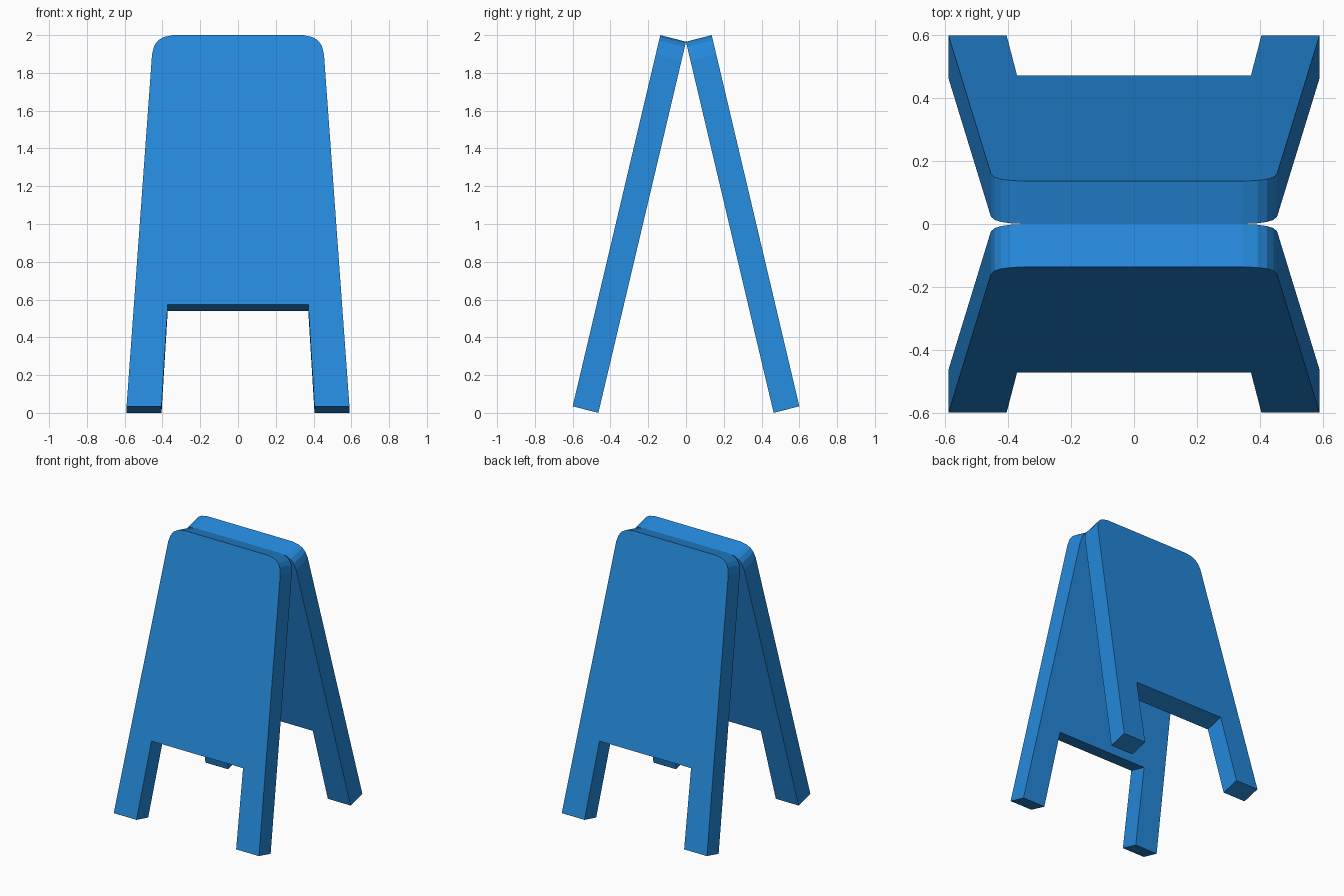
import bpy
import bmesh
from mathutils import Vector

cube = bpy.data.objects.get("Cube")
if cube:
    bpy.data.objects.remove(cube, do_unlink=True)

# Blue plastic
blue = bpy.data.materials.new("blue_plastic")
blue.use_nodes = True
colour = (0.018, 0.25, 0.71, 1)
blue.diffuse_color = colour
blue.node_tree.nodes["Principled BSDF"].inputs["Base Color"].default_value = colour

# Right half of the board outline (x, z): notch, leg, tapered side, rounded corner
half = [(0.372, 0.574), (0.405, 0.035), (0.59, 0.035), (0.455, 1.90),
        (0.443, 1.945), (0.423, 1.972), (0.393, 1.99), (0.345, 2.0)]
outline = half + [(-x, z) for x, z in reversed(half)]

FOOT, TOP = Vector((0, -0.6, 0.035)), Vector((0, -0.136, 2.0))
THICKNESS = Vector((0, 0.136, -0.035))


def lean(z):
    """Depth of the outer face at height z."""
    return FOOT.y + (TOP.y - FOOT.y) * (z - FOOT.z) / (TOP.z - FOOT.z)


def board(name, side):
    """Leaning board with two legs; side is 1 for front, -1 for back."""
    bm = bmesh.new()
    face = bm.faces.new([bm.verts.new((x, lean(z), z)) for x, z in outline])
    ext = bmesh.ops.extrude_face_region(bm, geom=[face], use_keep_orig=True)
    moved = [g for g in ext["geom"] if isinstance(g, bmesh.types.BMVert)]
    bmesh.ops.translate(bm, verts=moved, vec=THICKNESS)
    for v in bm.verts:
        v.co.y *= side
    bmesh.ops.recalc_face_normals(bm, faces=bm.faces)
    mesh = bpy.data.meshes.new(name)
    bm.to_mesh(mesh)
    bm.free()
    mesh.materials.append(blue)
    obj = bpy.data.objects.new(name, mesh)
    bpy.context.collection.objects.link(obj)
    return obj


board("front_board", 1)
board("back_board", -1)
